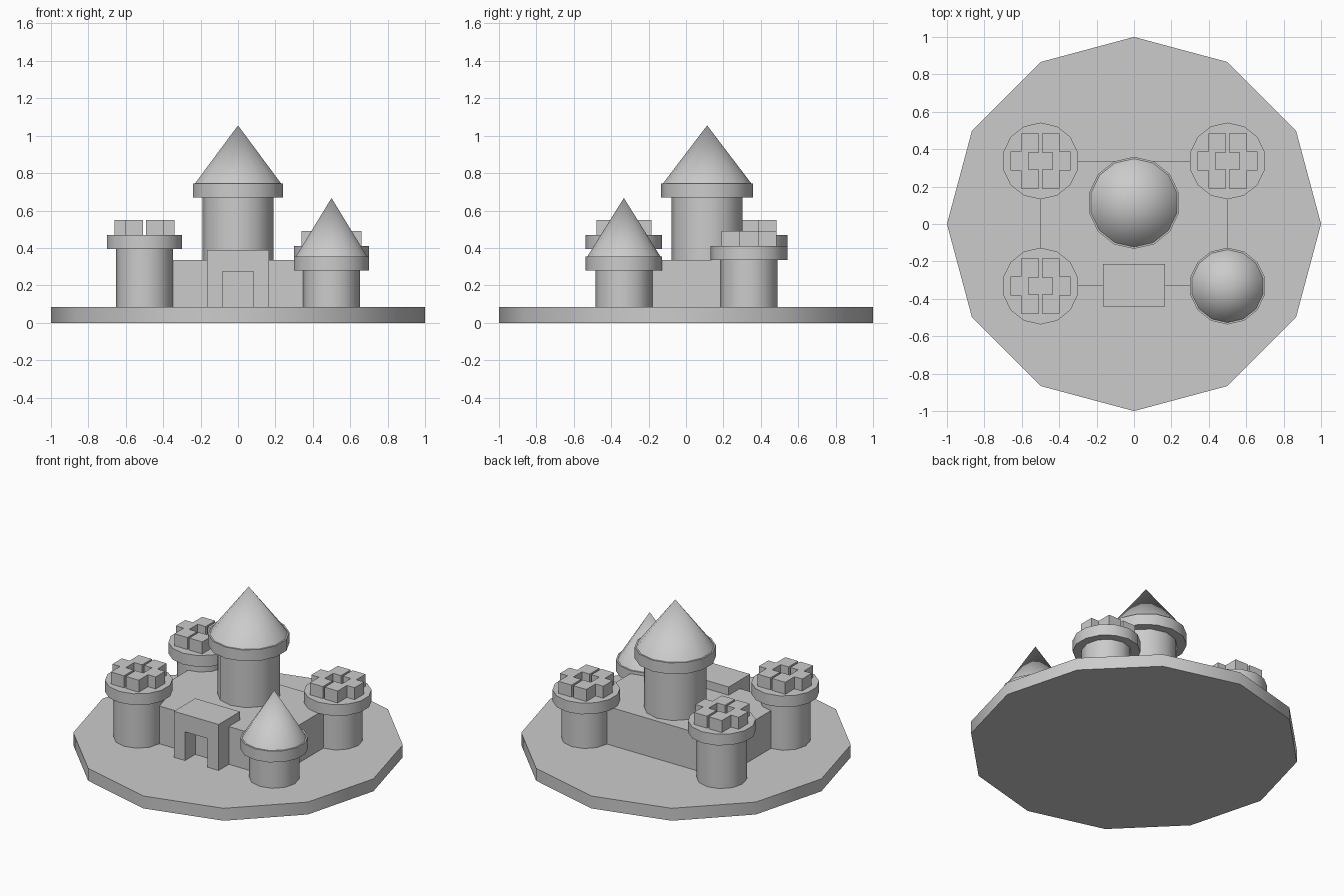
import bpy, bmesh, math
from mathutils import Matrix, Vector

cube = bpy.data.objects.get("Cube")
if cube:
    bpy.data.objects.remove(cube, do_unlink=True)

stone = bpy.data.materials.new("light_grey_stone")
stone.use_nodes = True
GREY = (0.6, 0.6, 0.6, 1)
stone.diffuse_color = GREY
stone.node_tree.nodes["Principled BSDF"].inputs["Base Color"].default_value = GREY


def finish(name, bm, smooth=False):
    bmesh.ops.recalc_face_normals(bm, faces=bm.faces)
    mesh = bpy.data.meshes.new(name)
    bm.to_mesh(mesh)
    bm.free()
    mesh.materials.append(stone)
    obj = bpy.data.objects.new(name, mesh)
    bpy.context.collection.objects.link(obj)
    if smooth:
        bpy.ops.object.select_all(action='DESELECT')
        obj.select_set(True)
        bpy.context.view_layer.objects.active = obj
        bpy.ops.object.shade_smooth_by_angle(angle=math.radians(35))
    return obj


def drum(name, x, y, z0, z1, r0, r1, sides):
    """Cylinder or cone with one corner pointing to the back."""
    bm = bmesh.new()
    bmesh.ops.create_cone(bm, cap_ends=True, segments=sides, radius1=r0,
                          radius2=r1, depth=z1 - z0)
    rim = max(bm.verts, key=lambda v: v.co.xy.length).co
    turn = math.pi / 2 - math.atan2(rim.y, rim.x)
    bm.transform(Matrix.Translation((x, y, (z0 + z1) / 2)) @ Matrix.Rotation(turn, 4, 'Z'))
    return finish(name, bm, True)


def prism(name, outlines, origin, u, v, depth):
    """Extrude flat outlines, drawn along axes u and v, by the depth vector."""
    bm = bmesh.new()
    for outline in outlines:
        face = bm.faces.new([bm.verts.new(Vector(origin) + Vector(u) * a + Vector(v) * b)
                             for a, b in outline])
        new = bmesh.ops.extrude_face_region(bm, geom=[face])["geom"]
        bmesh.ops.translate(bm, vec=depth,
                            verts=[g for g in new if isinstance(g, bmesh.types.BMVert)])
    return finish(name, bm)


X, Y, Z = (1, 0, 0), (0, 1, 0), (0, 0, 1)
GROUND = 0.083
RING = 0.075


def battlements(name, x, y, z):
    """Two facing bracket blocks around a square well."""
    quarter = [(0.007, 0.147), (0.103, 0.147), (0.103, 0.05), (0.16, 0.05)]
    well = [(0.007, -0.045), (0.065, -0.045), (0.065, 0.045), (0.007, 0.045)]
    half = quarter + [(a, -b) for a, b in reversed(quarter)] + well
    prism(name, [half, [(-a, b) for a, b in half]], (x, y, z), X, Y, (0, 0, 0.08))


def tower(name, x, y, z0, z_ring, r_shaft, r_ring, roof=None):
    drum(name + "_shaft", x, y, z0, z_ring, r_shaft, r_shaft, 12)
    top = z_ring + RING
    drum(name + "_ring", x, y, z_ring, top, r_ring, r_ring, 14)
    if roof:
        drum(name + "_roof", x, y, top, top + roof, r_ring - 0.01, 0, 14)
    else:
        battlements(name + "_battlements", x, y, top)


# Island base and solid keep block
drum("base", 0, 0, 0, GROUND, 1, 1, 12)
prism("walls", [[(-0.5, -0.332), (0.5, -0.332), (0.5, 0.337), (-0.5, 0.337)]],
      (0, 0, GROUND), X, Y, (0, 0, 0.335 - GROUND))

# Gatehouse arch
arch = [(0.165, GROUND), (0.165, 0.39), (-0.165, 0.39), (-0.165, GROUND),
        (-0.083, GROUND), (-0.083, 0.275), (0.083, 0.275), (0.083, GROUND)]
prism("gatehouse", [arch], (0, -0.44, 0), X, Z, (0, 0.225, 0))

# Towers
tower("front_right_tower", -0.5, -0.332, GROUND, 0.395, 0.152, 0.205)
tower("back_right_tower", -0.5, 0.337, GROUND, 0.395, 0.152, 0.205)
tower("back_left_tower", 0.5, 0.337, GROUND, 0.335, 0.152, 0.205)
tower("front_left_tower", 0.5, -0.332, GROUND, 0.28, 0.152, 0.205, roof=0.312)
tower("central_tower", 0, 0.113, GROUND, 0.67, 0.19, 0.246, roof=0.31)
